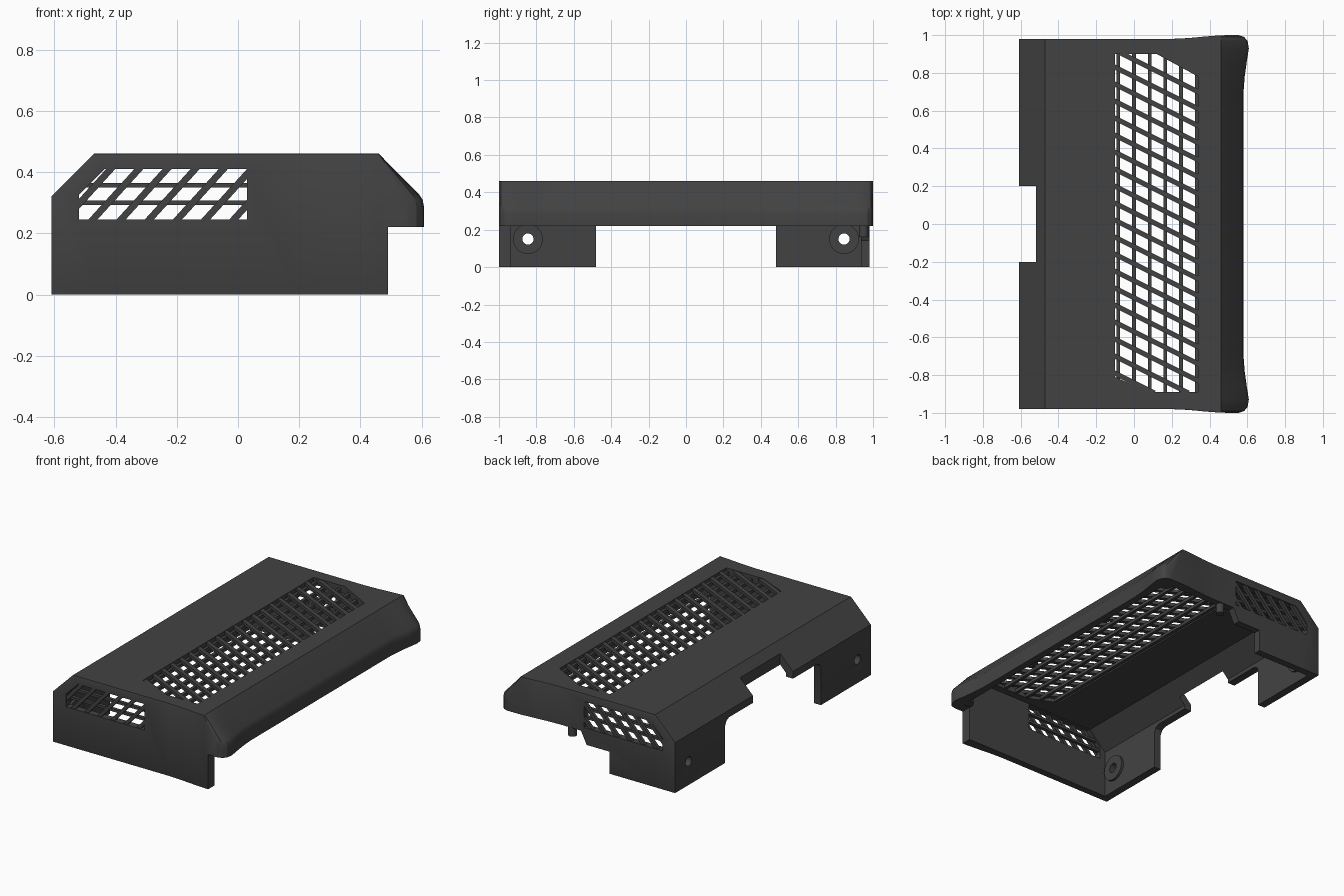
import bpy, bmesh, math
from mathutils import Vector

if "Cube" in bpy.data.objects:
    bpy.data.objects.remove(bpy.data.objects["Cube"])

mat = bpy.data.materials.new("dark_grey_plastic")
mat.diffuse_color = (0.055, 0.055, 0.055, 1)
mat.use_nodes = True
mat.node_tree.nodes["Principled BSDF"].inputs["Base Color"].default_value = mat.diffuse_color


def finish(name, bm):
    bmesh.ops.recalc_face_normals(bm, faces=bm.faces)
    me = bpy.data.meshes.new(name)
    bm.to_mesh(me)
    bm.free()
    me.materials.append(mat)
    ob = bpy.data.objects.new(name, me)
    bpy.context.collection.objects.link(ob)
    return ob


def add_prism(bm, pts, axis, lo, hi):
    """Extrude a 2D outline along the x, y or z axis."""
    place = {"x": lambda a, b, d: (d, a, b),
             "y": lambda a, b, d: (a, d, b),
             "z": lambda a, b, d: (a, b, d)}[axis]
    r0 = [bm.verts.new(place(a, b, lo)) for a, b in pts]
    r1 = [bm.verts.new(place(a, b, hi)) for a, b in pts]
    n = len(pts)
    bm.faces.new(r0)
    bm.faces.new(r1[::-1])
    for i in range(n):
        j = (i + 1) % n
        bm.faces.new((r0[i], r0[j], r1[j], r1[i]))


def prism(name, pts, axis, lo, hi):
    bm = bmesh.new()
    add_prism(bm, pts, axis, lo, hi)
    return finish(name, bm)


def rect(a0, b0, a1, b1):
    return [(a0, b0), (a1, b0), (a1, b1), (a0, b1)]


def circle(a, b, r, n=24):
    return [(a + r * math.cos(2 * math.pi * i / n),
             b + r * math.sin(2 * math.pi * i / n)) for i in range(n)]


def apply_mod(ob, mod):
    bpy.context.view_layer.objects.active = ob
    bpy.ops.object.modifier_apply(modifier=mod.name)


def cut(ob, pts, axis, lo, hi):
    cutter = prism("cutter", pts, axis, lo, hi)
    m = ob.modifiers.new("cut", "BOOLEAN")
    m.operation, m.solver, m.object = "DIFFERENCE", "EXACT", cutter
    apply_mod(ob, m)
    bpy.data.objects.remove(cutter)


# Outer hood: cross-section columns lofted along y, flaring at the lip corners
columns = [(-.61, .32), (-.47, .46), (.2, .46), (.29, .46), (.37, .46),
           (.46, .46), (.595, .325), (.605, .31), (.61, .285)]
half = [(0, .58), (.7, .58), (.78, .586), (.86, .597), (.93, .608),
        (.97, .601), (.99, .583), (1, .555)]
stations = [(-v, x) for v, x in half[:0:-1]] + half


def hood_point(x0, v, lip):
    x = x0 if x0 <= .46 else .46 + (x0 - .46) * (lip - .46) / .15
    t = min(max((x0 - .2) / .3, 0), 1)
    return x, v * (.98 + .02 * t * t * (3 - 2 * t))


bm = bmesh.new()
top, bottom = [], []
for v, lip in stations:
    pts = [(hood_point(x0, v, lip), z) for x0, z in columns]
    top.append([bm.verts.new((*p, z)) for p, z in pts])
    bottom.append([bm.verts.new((*p, 0)) for p, z in pts])
nc, ns = len(columns), len(stations)
for j in range(ns - 1):
    for i in range(nc - 1):
        for g in (top, bottom):
            bm.faces.new((g[j][i], g[j][i + 1], g[j + 1][i + 1], g[j + 1][i]))
    for i in (0, nc - 1):
        bm.faces.new((top[j][i], top[j + 1][i], bottom[j + 1][i], bottom[j][i]))
for j in (0, ns - 1):
    for i in range(nc - 1):
        bm.faces.new((top[j][i], top[j][i + 1], bottom[j][i + 1], bottom[j][i]))
shell = finish("cover_shell", bm)
bev = shell.modifiers.new("bevel", "BEVEL")
bev.width, bev.segments, bev.limit_method = .012, 2, "ANGLE"
bev.angle_limit = math.radians(60)
apply_mod(shell, bev)

# Hollow inside, open lower right side, and wall openings
cut(shell, [(-.56, -.1), (-.56, .30), (-.445, .415), (.44, .415),
            (.535, .30), (.535, -.1)], "y", -.935, .935)
cut(shell, rect(.49, -.1, .8, .22), "y", -1.2, 1.2)
cut(shell, [(-.15, -.1), (-.15, .14), (.01, .14), (.05, .22),
            (.6, .22), (.6, -.1)], "y", .9, 1.1)
cut(shell, [(-.48, -.1), (-.48, .235), (-.467, .262), (-.44, .275),
            (.44, .275), (.467, .262), (.48, .235), (.48, -.1)], "x", -.7, -.5)
cut(shell, rect(-.7, -.2, -.52, .2), "z", -.1, .6)

# Screw holes with raised rings on the inside of the left wall
for y in (-.845, .845):
    cut(shell, circle(y, .15, .03), "x", -.7, -.5)
    ring = prism("screw_ring", circle(y, .15, .08, 32), "x", -.565, -.545)
    cut(ring, circle(y, .15, .03), "x", -.7, -.5)

# Vent windows
top_win = [(-.1, -.81), (.08, -.89), (.34, -.89), (.34, .78), (.12, .9), (-.1, .9)]
end_win = [(-.52, .245), (.03, .245), (.03, .41), (-.435, .41), (-.52, .325)]
cut(shell, top_win, "z", .38, .6)
cut(shell, end_win, "y", -1.1, -.9)
cut(shell, end_win, "y", .9, 1.1)


def clip(p, d, poly):
    """Part of the line p + t*d inside a convex counter-clockwise outline."""
    t0, t1 = -9.0, 9.0
    for i, a in enumerate(poly):
        a = Vector(a)
        e = Vector(poly[(i + 1) % len(poly)]) - a
        n = Vector((-e.y, e.x))
        dist, rate = n.dot(p - a), n.dot(d)
        if abs(rate) < 1e-9:
            if dist < 0:
                return None
        elif rate > 0:
            t0 = max(t0, -dist / rate)
        else:
            t1 = min(t1, -dist / rate)
    return (t0, t1) if t1 - t0 > .015 else None


def add_bars(bm, poly, starts, direction, width, axis, lo, hi):
    d = Vector(direction).normalized()
    s = Vector((-d.y, d.x)) * width / 2
    for p in map(Vector, starts):
        span = clip(p, d, poly)
        if span:
            a, b = p + d * (span[0] - .01), p + d * (span[1] + .01)
            add_prism(bm, [a - s, b - s, b + s, a + s], axis, lo, hi)


# Top grille: slanted bars over lengthwise bars
bm = bmesh.new()
add_bars(bm, top_win, [(0, -1.2 + .09 * k) for k in range(28)],
         (1, -.5), .026, "z", .436, .457)
add_bars(bm, top_win, [(-.083 + .083 * k, 0) for k in range(6)],
         (0, 1), .02, "z", .418, .44)
finish("top_grille", bm)

# End grilles: slanted bars over level bars
for name, side in (("front_grille", -1), ("back_grille", 1)):
    bm = bmesh.new()
    add_bars(bm, end_win, [(-.75 + .092 * k, .245) for k in range(10)],
             (1, 1.1), .022, "y", *sorted((side * .976, side * .956)))
    add_bars(bm, end_win, [(0, .30), (0, .357)],
             (1, 0), .016, "y", *sorted((side * .96, side * .938)))
    finish(name, bm)

# Mounting posts under the lip, and a cable post at the back wall
for y in (-.92, .92):
    prism("corner_post", circle(.525, y, .04), "z", .222, .34)
for y in (-.33, .33):
    prism("lip_post", circle(.5, y, .025), "z", .25, .37)
prism("cable_post", circle(.13, .95, .025), "z", .16, .26)

# Smooth gentle curves, keep edges sharp
bpy.ops.object.select_all(action="DESELECT")
for ob in bpy.context.scene.objects:
    ob.select_set(True)
bpy.context.view_layer.objects.active = shell
bpy.ops.object.shade_smooth_by_angle(angle=math.radians(28))
